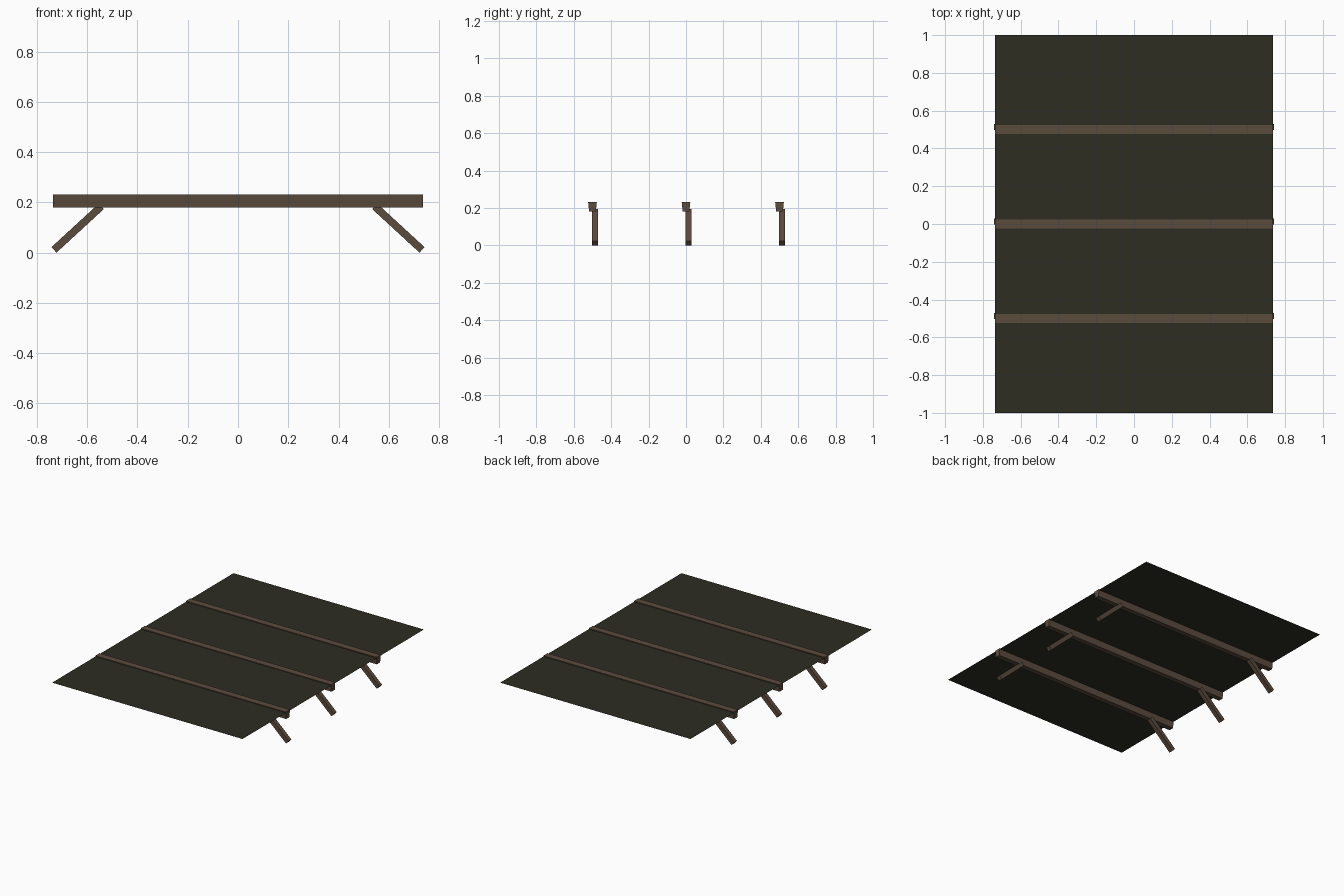
import bpy
import bmesh
from mathutils import Vector

if "Cube" in bpy.data.objects:
    bpy.data.objects.remove(bpy.data.objects["Cube"])


def material(name, rgb):
    m = bpy.data.materials.new(name)
    m.diffuse_color = (*rgb, 1.0)
    m.use_nodes = True
    m.node_tree.nodes["Principled BSDF"].inputs["Base Color"].default_value = m.diffuse_color
    return m


WOOD = material("brown wood", (0.105, 0.070, 0.047))
CLOTH = material("dark olive sheet", (0.027, 0.026, 0.016))


def make_object(name, bm, mat):
    bmesh.ops.recalc_face_normals(bm, faces=bm.faces)
    me = bpy.data.meshes.new(name)
    bm.to_mesh(me)
    bm.free()
    me.materials.append(mat)
    ob = bpy.data.objects.new(name, me)
    bpy.context.collection.objects.link(ob)
    return ob


def prism(name, profile, offset, mat):
    """Closed polygon extruded along an offset vector."""
    bm = bmesh.new()
    face = bm.faces.new([bm.verts.new(p) for p in profile])
    ext = bmesh.ops.extrude_face_region(bm, geom=[face], use_keep_orig=True)
    verts = [g for g in ext["geom"] if isinstance(g, bmesh.types.BMVert)]
    bmesh.ops.translate(bm, verts=verts, vec=Vector(offset))
    return make_object(name, bm, mat)


HALF_X = 0.735

# thin flat sheet just below the beam tops
bm = bmesh.new()
bm.faces.new([bm.verts.new((x * HALF_X, y, 0.225))
              for x, y in ((-1, -1), (1, -1), (1, 1), (-1, 1))])
make_object("awning_sheet", bm, CLOTH)

for i, y in enumerate((-0.5, 0.0, 0.5)):
    # cross beam, slightly narrower at the bottom
    section = [(-0.023, 0.231), (0.023, 0.231), (0.018, 0.180), (-0.018, 0.180)]
    prism(f"cross_beam_{i + 1}", [(-HALF_X, y + a, z) for a, z in section],
          (2 * HALF_X, 0, 0), WOOD)
    # slanted braces under both ends, set a little behind the beam centre
    side = [(0.722, 0.0), (0.742, 0.022), (0.554, 0.195), (0.534, 0.173)]
    for s, label in ((-1, "left"), (1, "right")):
        prism(f"{label}_brace_{i + 1}", [(s * x, y - 0.002, z) for x, z in side],
              (0, 0.031, 0), WOOD)
